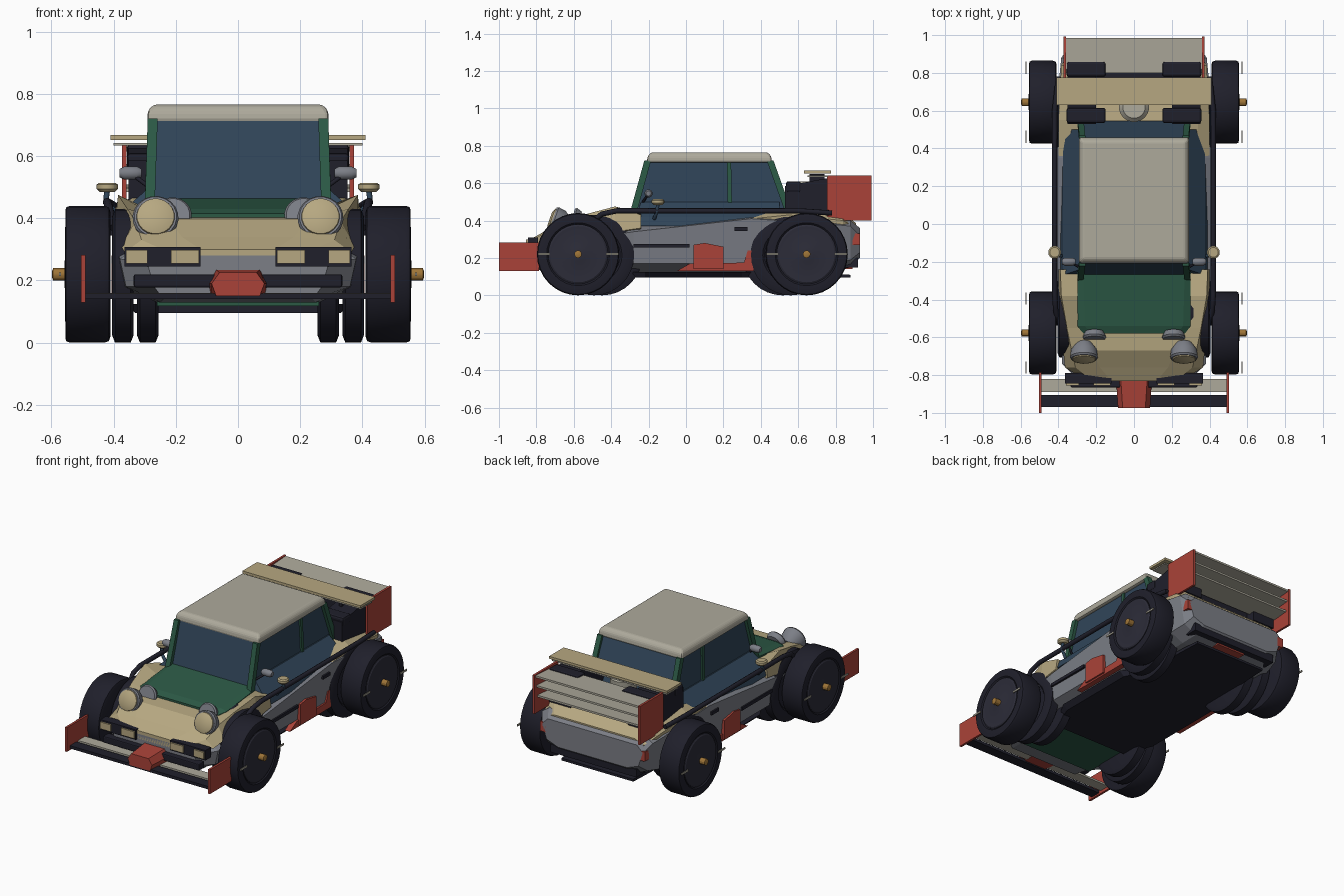
import bpy, bmesh, math
from mathutils import Vector

if "Cube" in bpy.data.objects:
    bpy.data.objects.remove(bpy.data.objects["Cube"])

def mat(name, c):
    m = bpy.data.materials.new(name)
    m.diffuse_color = (*c, 1)
    m.use_nodes = True
    m.node_tree.nodes["Principled BSDF"].inputs["Base Color"].default_value = m.diffuse_color
    return m

CREAM = mat("cream", (.47, .39, .22)); ROOF = mat("pale", (.42, .40, .33))
RED = mat("red", (.40, .055, .04)); GREEN = mat("green", (.025, .10, .06))
DARK = mat("dark", (.014, .014, .024)); RIM = mat("rim", (.025, .025, .04))
BLUE = mat("glass", (.03, .06, .10)); GREY = mat("grey", (.20, .21, .24))
ORANGE = mat("orange", (.35, .18, .04))

def obj(name, bm, m, smooth=None):
    bmesh.ops.recalc_face_normals(bm, faces=bm.faces)
    me = bpy.data.meshes.new(name)
    bm.to_mesh(me); bm.free()
    me.materials.append(m)
    o = bpy.data.objects.new(name, me)
    bpy.context.collection.objects.link(o)
    if smooth:
        bpy.context.view_layer.objects.active = o
        bpy.ops.object.select_all(action='DESELECT')
        o.select_set(True)
        bpy.ops.object.shade_smooth_by_angle(angle=math.radians(smooth))
    return o

def skin(name, rings, m, smooth=None):
    """Loft closed rings of equal length and cap both ends."""
    bm = bmesh.new()
    vs = [[bm.verts.new(p) for p in r] for r in rings]
    n = len(vs[0])
    for a, b in zip(vs, vs[1:]):
        for i in range(n):
            bm.faces.new((a[i], a[(i+1) % n], b[(i+1) % n], b[i]))
    bm.faces.new(vs[0]); bm.faces.new(vs[-1])
    return obj(name, bm, m, smooth)

def hull(name, sections, m):
    """Loft symmetric sections (y, [(x, z) half outline])."""
    return skin(name, [[(x, y, z) for x, z in h] + [(-x, y, z) for x, z in reversed(h)]
                       for y, h in sections], m)

def box(name, x0, x1, y0, y1, z0, z1, m, bevel=0):
    o = skin(name, [[(x0, y0, z), (x1, y0, z), (x1, y1, z), (x0, y1, z)] for z in (z0, z1)], m)
    if bevel:
        b = o.modifiers.new("bevel", 'BEVEL'); b.width = bevel; b.segments = 2
    return o

def prism(name, prof, x0, x1, m):
    return skin(name, [[(x, y, z) for y, z in prof] for x in (x0, x1)], m)

def lathe(name, prof, c, axis, m, n=32):
    """Revolve (offset, radius) pairs about an axis through c."""
    a = Vector(axis).normalized()
    u = a.orthogonal().normalized(); v = a.cross(u)
    rings = [[Vector(c) + a*t + (u*math.cos(k*2*math.pi/n) + v*math.sin(k*2*math.pi/n))*r
              for k in range(n)] for t, r in prof]
    return skin(name, rings, m, 30)

def tube(name, pts, r, m):
    cu = bpy.data.curves.new(name, 'CURVE'); cu.dimensions = '3D'
    cu.bevel_depth = r; cu.bevel_resolution = 2; cu.use_fill_caps = True
    s = cu.splines.new('POLY'); s.points.add(len(pts) - 1)
    for p, q in zip(s.points, pts):
        p.co = (*q, 1)
    o = bpy.data.objects.new(name, cu)
    cu.materials.append(m)
    bpy.context.collection.objects.link(o)

# lower body tub
hull("lower_body", [
    (-.83, [(.24, .14), (.27, .18), (.29, .25), (.22, .28)]),
    (-.74, [(.25, .13), (.36, .18), (.38, .27), (.30, .31)]),
    (-.28, [(.27, .12), (.385, .17), (.405, .34), (.36, .37)]),
    (.35, [(.28, .12), (.385, .17), (.405, .41), (.36, .42)]),
    (.78, [(.28, .13), (.37, .17), (.395, .38), (.36, .41)]),
    (.88, [(.26, .15), (.35, .19), (.385, .37), (.34, .40)]),
    (.93, [(.24, .20), (.32, .23), (.35, .32), (.31, .36)])], GREY)
# cream nose with raised fenders
hull("nose", [
    (-.83, [(.20, .25), (.25, .26), (.22, .29), (.12, .30)]),
    (-.76, [(.25, .25), (.365, .29), (.31, .33), (.18, .34)]),
    (-.67, [(.28, .27), (.375, .31), (.33, .39), (.22, .395)]),
    (-.55, [(.28, .27), (.385, .32), (.355, .43), (.26, .405)]),
    (-.38, [(.30, .30), (.40, .34), (.385, .475), (.29, .43)]),
    (-.24, [(.30, .30), (.40, .36), (.39, .43), (.29, .44)])], CREAM)
hull("bonnet", [(-.58, [(.27, .36), (.27, .405), (.23, .415)]),
                (-.54, [(.30, .36), (.30, .42), (.26, .43)]),
                (-.22, [(.30, .40), (.30, .455), (.27, .47)])], GREEN)
# rear deck
hull("rear_deck", [
    (.36, [(.39, .36), (.40, .41), (.33, .43)]),
    (.55, [(.39, .36), (.40, .43), (.34, .47)]),
    (.84, [(.38, .35), (.385, .40), (.33, .44)]),
    (.91, [(.33, .34), (.345, .36), (.28, .385)])], CREAM)

# cabin glass, shoulder and roof
def deck(y0, y1, x, z):
    return [(-x, y0, z), (x, y0, z), (x, y1, z), (-x, y1, z)]
skin("shoulder_glass", [deck(-.29, .50, .39, .37), deck(-.27, .50, .375, .42),
                        deck(-.24, .50, .285, .50)], BLUE)
skin("cabin_glass", [deck(-.275, .56, .28, .43), deck(-.205, .45, .27, .72)], BLUE)
roof = skin("roof", [deck(-.21, .46, .292, .71), deck(-.205, .455, .29, .745),
                     deck(-.185, .435, .272, .765)], ROOF)
b = roof.modifiers.new("bevel", 'BEVEL'); b.width = .01; b.segments = 2

def bar(name, a, c, w, d, m):
    """Slanted pillar with a rectangular section."""
    skin(name, [[(p[0]+i*w, p[1]+j*d, p[2]) for i, j in ((-1, -1), (1, -1), (1, 1), (-1, 1))]
                for p in (a, c)], m)

# floor
hull("floor", [(-.40, [(.26, .095), (.26, .125)]), (-.22, [(.33, .095), (.36, .125)]),
               (.30, [(.33, .095), (.36, .125)]), (.42, [(.27, .095), (.27, .125)]),
               (.88, [(.25, .095), (.25, .11)])], DARK)
box("front_underpan", -.26, .26, -.72, -.38, .118, .135, GREEN)
box("rear_light_strip", -.10, .10, .80, .89, .14, .16, RED)

WY = (-.577, .645)
for s, side in ((1, "right"), (-1, "left")):
    # wheels, each with two staggered inner discs
    for y, end, d in ((WY[0], "front", 1), (WY[1], "rear", -1)):
        nm = f"{end}_{side}"
        ax = (s, 0, 0)
        lathe("tyre_"+nm, [(.41, .20), (.415, .215), (.43, .22), (.54, .22), (.552, .215),
                           (.555, .205), (.555, .168), (.548, .16)], (0, y, .22), ax, DARK)
        lathe("rim_"+nm, [(.53, .158), (.551, .158), (.556, .15), (.552, .06), (.558, .04)],
              (0, y, .22), ax, RIM)
        for k, (x0, x1, dy) in enumerate(((.335, .405, .085), (.255, .325, .128))):
            lathe(f"inner_disc_{k}_{nm}", [(x0, .19), (x0+.01, .215), (x1-.01, .215), (x1, .19),
                                           (x1, .15), (x1-.008, .14)], (0, y+d*dy, .215), ax, DARK)
        lathe("hub_"+nm, [(.555, .02), (.594, .02), (.597, .012)], (0, y, .22), ax, ORANGE, 12)
        for e in (-1, 1):
            a, c = sorted((y+e*.15, y+e*.215))
            box("rim_tab_"+nm, s*.572-.003, s*.572+.003, a, c, .215, .226, ROOF)
    # pillars
    bar("front_pillar_"+side, (s*.284, -.285, .43), (s*.274, -.205, .72), .016, .018, GREEN)
    bar("rear_pillar_"+side, (s*.284, .55, .44), (s*.274, .45, .72), .016, .018, GREEN)
    bar("door_pillar_"+side, (s*.278, .235, .46), (s*.268, .23, .72), .012, .011, GREEN)
    # side tube and body trim
    tube("side_tube_"+side, [(s*.40, -.53, .37), (s*.415, -.45, .435), (s*.42, -.37, .452),
                             (s*.42, .60, .452), (s*.40, .78, .44)], .014, DARK)
    prism("door_flash_"+side, [(.04, .14), (.20, .14), (.20, .26), (.10, .28), (.04, .27)],
          s*.38, s*.407, RED)
    prism("sill_flash_"+side, [(-.05, .13), (.36, .13), (.36, .24), (.33, .24), (.31, .175),
                               (.02, .17)], s*.36, s*.396, RED)
    box("side_stripe_"+side, s*.396-.01, s*.396+.01, -.28, .02, .255, .275, DARK)
    box("door_handle_"+side, s*.404-.008, s*.404+.008, .26, .33, .345, .365, DARK)
    box("tail_light_"+side, s*.345-.02, s*.345+.02, .89, .93, .27, .33, RED)
    # mirrors and spot lamps
    lathe("mirror_"+side, [(-.018, .024), (-.008, .034), (.006, .034), (.012, .026)],
          (s*.42, -.15, .502), (0, 0, 1), CREAM, 16)
    tube("mirror_stem_"+side, [(s*.385, -.17, .41), (s*.425, -.155, .45), (s*.42, -.15, .495)],
         .01, BLUE)
    lathe("spot_lamp_"+side, [(-.035, .014), (-.02, .022), (.02, .022), (.035, .014)],
          (s*.345, -.20, .545), (1, 0, 0), GREY, 12)
    tube("spot_stem_"+side, [(s*.285, -.23, .50), (s*.345, -.20, .545)], .007, DARK)
    # headlights
    ax = (0, -1, .35)
    lathe("headlight_shell_"+side, [(-.06, .04), (-.02, .068), (.02, .074), (.03, .068)],
          (s*.265, -.685, .395), ax, GREY, 20)
    lathe("headlight_lens_"+side, [(.02, .064), (.036, .06), (.046, .035)],
          (s*.265, -.685, .395), ax, CREAM, 20)
    lathe("upper_lamp_"+side, [(-.02, .05), (.01, .062), (.02, .055)],
          (s*.21, -.59, .405), (0, -1, .3), GREY, 20)
    # fog lamp pods
    box("fog_pod_"+side, *sorted((s*.12, s*.365)), -.845, -.79, .245, .308, DARK)
    for x0, x1 in ((.125, .215), (.29, .36)):
        box("fog_lens_"+side, *sorted((s*x0, s*x1)), -.855, -.84, .255, .298, CREAM)
    # end plates front and rear
    box("front_end_plate_"+side, s*.497-.007, s*.497+.007, -1, -.785, .13, .282, RED)
    box("rear_end_plate_"+side, s*.366-.007, s*.366+.007, .755, .992, .40, .642, RED)
    # rear engine boxes
    prism("engine_box_"+side, [(.53, .44), (.53, .585), (.75, .625), (.86, .62), (.86, .43)],
          s*.20, s*.352, DARK)
    for y in (.575, .82):
        box("intake_"+side, *sorted((s*.15, s*.357)), y-.04, y+.04, .55, .61 if y < .6 else .638,
            DARK, .012)
    box("wing_post_"+side, s*.25-.01, s*.25+.01, .66, .74, .60, .65, DARK)

# front bumper and splitter
box("front_bumper", -.335, .335, -.865, -.81, .178, .22, DARK, .006)
box("splitter_front_plane", -.495, .495, -.97, -.905, .14, .158, DARK)
box("splitter_rear_plane", -.495, .495, -.89, -.82, .148, .16, ROOF)
hull("nose_wedge", [(-.975, [(.07, .15), (.085, .19), (.06, .225)]),
                    (-.82, [(.085, .145), (.095, .19), (.07, .235)])], RED)

# rear wing, slats and cap
box("wing_plank", -.41, .41, .63, .775, .652, .667, CREAM)
box("wing_underplank", -.40, .40, .65, .76, .634, .642, ROOF)
for k, (y0, y1, z) in enumerate(((.80, .985, .615), (.81, .975, .55), (.82, .965, .485))):
    prism(f"rear_slat_{k}", [(y0, z), (y1, z+.012), (y1, z+.024), (y0, z+.012)], -.362, .362, ROOF)
box("rear_panel_shadow", -.34, .34, .76, .80, .42, .60, DARK)
lathe("filler_cap", [(-.15, .07), (0, .08), (.02, .06)], (0, .62, .59), (0, 0, 1), ROOF, 20)
box("rear_bumper", -.30, .30, .84, .92, .15, .20, DARK)
